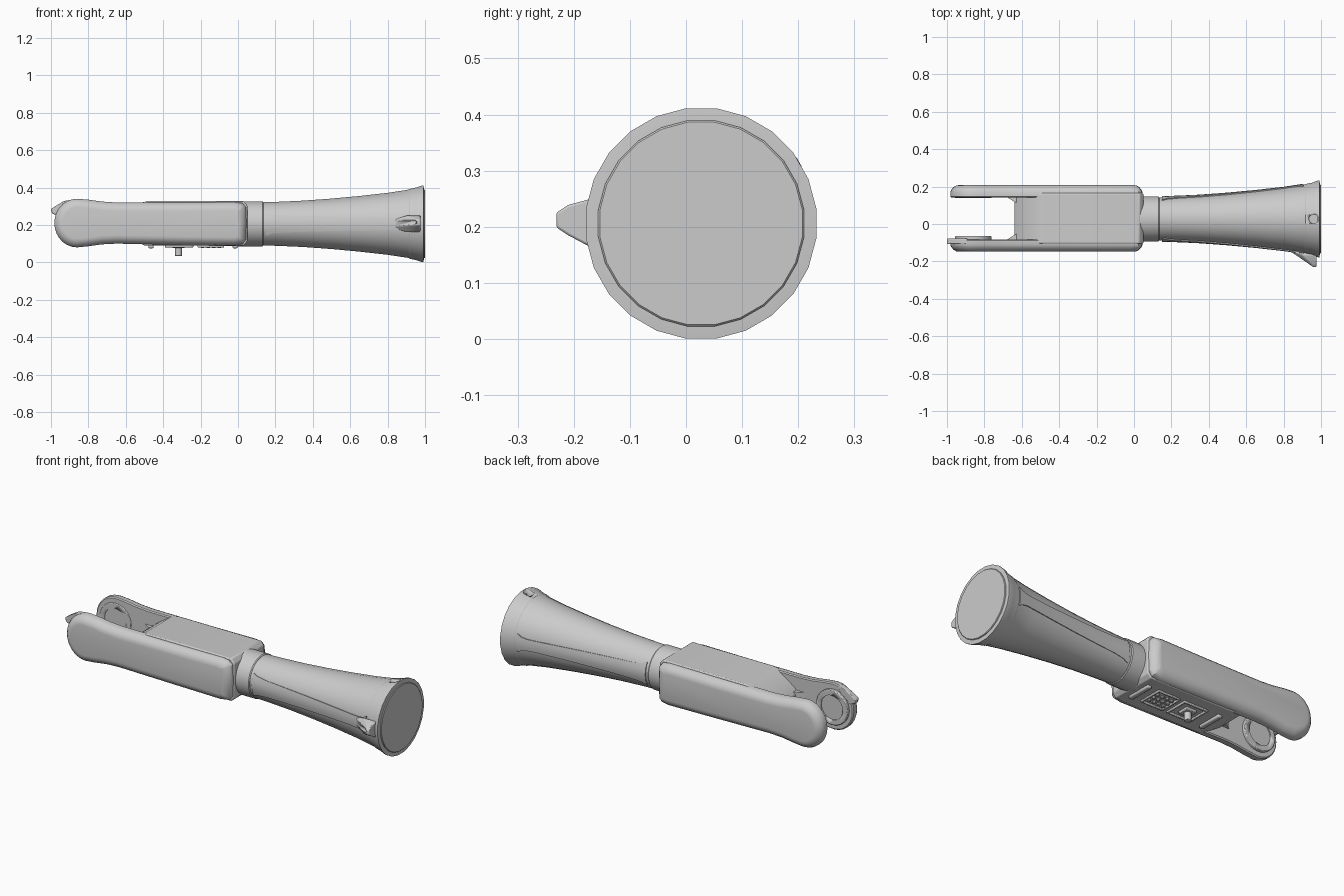
import bpy, bmesh
from math import sin, cos, pi
from mathutils import Vector

if "Cube" in bpy.data.objects:
    bpy.data.objects.remove(bpy.data.objects["Cube"])

CY, CZ = 0.027, 0.206          # horn axis
HY = 0.03                      # middle plane of the handle


def finish(name, bm, bevel=0.0, segments=2):
    bmesh.ops.recalc_face_normals(bm, faces=bm.faces)
    mesh = bpy.data.meshes.new(name)
    bm.to_mesh(mesh)
    bm.free()
    ob = bpy.data.objects.new(name, mesh)
    bpy.context.collection.objects.link(ob)
    bpy.ops.object.select_all(action='DESELECT')
    ob.select_set(True)
    bpy.context.view_layer.objects.active = ob
    if bevel:
        mod = ob.modifiers.new("bevel", 'BEVEL')
        mod.width, mod.segments, mod.limit_method = bevel, segments, 'ANGLE'
    bpy.ops.object.shade_smooth_by_angle()
    return ob


def loft(name, loops, **kw):
    """Skin a row of equal closed loops and cap both ends."""
    bm = bmesh.new()
    rings = [[bm.verts.new(p) for p in loop] for loop in loops]
    n = len(rings[0])
    for a, b in zip(rings, rings[1:]):
        for i in range(n):
            j = (i + 1) % n
            bm.faces.new((a[i], a[j], b[j], b[i]))
    bm.faces.new(rings[0])
    bm.faces.new(rings[-1])
    return finish(name, bm, **kw)


def lathe(name, profile, n=24, **kw):
    """Turn (x, radius) pairs about the horn axis."""
    return loft(name, [[(x, CY + r * cos(2 * pi * (i + .5) / n), CZ + r * sin(2 * pi * (i + .5) / n))
                        for i in range(n)] for x, r in profile], **kw)


def hull(name, points, **kw):
    bm = bmesh.new()
    for p in points:
        bm.verts.new(p)
    res = bmesh.ops.convex_hull(bm, input=bm.verts)
    bmesh.ops.delete(bm, geom=[g for g in res["geom_interior"] if isinstance(g, bmesh.types.BMVert)], context='VERTS')
    bmesh.ops.dissolve_limit(bm, angle_limit=0.01, verts=bm.verts, edges=bm.edges)
    return finish(name, bm, **kw)


def box(name, centre, size, bevel=0.004):
    return hull(name, [[c + s * d / 2 for c, s, d in zip(centre, (a, b, e), size)]
                       for a in (-1, 1) for b in (-1, 1) for e in (-1, 1)], bevel=bevel)


def cylinder(name, a, b, r, n=24, **kw):
    a, b = Vector(a), Vector(b)
    q = (b - a).to_track_quat('Z', 'Y')
    ring = [q @ Vector((r * cos(2 * pi * i / n), r * sin(2 * pi * i / n), 0)) for i in range(n)]
    return loft(name, [[p + v for v in ring] for p in (a, b)], **kw)


def cut(target, cutter):
    mod = target.modifiers.new("hole", 'BOOLEAN')
    mod.operation, mod.object, mod.solver = 'DIFFERENCE', cutter, 'EXACT'
    cutter.hide_render = True
    cutter.hide_set(True)


# Horn, neck and front lens
flare = [(0.15, .117), (0.22, .119), (0.35, .125), (0.5, .136), (0.65, .150), (0.8, .167), (0.905, .183)]
horn = lathe("horn", [(0.0, .108)] + flare + [(0.917, .187)])
lathe("neck_collar", [(0.0, .121), (0.13, .121), (0.135, .117)])
front_ring = lathe("front_ring", [(0.91, .181), (0.917, .188), (0.95, .195), (0.985, .207), (0.992, .207), (0.994, .186)])
lathe("lens", [(0.98, .185), (0.997, .185), (1.0, .182)])
cut(front_ring, cylinder("ring_hole_cutter", (.96, CY, .37), (.96, CY, .45), .025))


# Raised ribs along both sides of the horn
def horn_radius(x):
    for (x0, r0), (x1, r1) in zip(flare, flare[1:]):
        if x <= x1:
            return r0 + (r1 - r0) * (x - x0) / (x1 - x0)
    return flare[-1][1]


rib = [(0.15, .065), (0.18, .053), (0.24, .046), (0.35, .042), (0.5, .038), (0.65, .034), (0.8, .031),
       (0.85, .032), (0.88, .038), (0.905, .052)]
for side, label in ((-1, "front"), (1, "back")):
    loops = []
    for x, w in rib:
        r = horn_radius(x)
        a = w / r
        arc = [-a, -a / 2, 0, a / 2, a]
        pts = [(r + .005, t) for t in arc] + [(r - .012, t) for t in reversed(arc)]
        loops.append([(x, CY + side * d * cos(t), CZ + d * sin(t)) for d, t in pts])
    loft(label + "_rib", loops)

# Strap lug beside the front ring
lug = hull("strap_lug", [(.82, -.135, CZ + s * .02) for s in (-1, 1)]
           + [(.90, -.178, CZ + .004 + s * .025) for s in (-1, 1)]
           + [(x, -.165, CZ + s * .045) for x in (.90, .975) for s in (-1, 1)]
           + [(x, -.21, .212 + s * .027) for x in (.945, .975) for s in (-1, 1)]
           + [(x, -.231, .212 + s * .013) for x in (.96, .975) for s in (-1, 1)], bevel=.004)
cut(lug, cylinder("lug_hole_cutter", (.90, -.217, .215), (.968, -.217, .215), .01, 12))

# Fork arms: rounded side outline, lofted outward to an inset flat face
outline = [(-.86 + .122 * cos(t), .21 + .13 * sin(t)) for t in [pi * (.5 + i / 14) for i in range(15)]]
outline += [(-.80, .086), (-.73, .096), (-.65, .1), (-.3, .094), (-.02, .09), (.025, .098), (.042, .12),
            (.045, .21), (.042, .295), (.025, .315), (-.02, .322), (-.3, .32), (-.65, .32), (-.73, .325), (-.80, .335)]


def inset(pts, d):
    out = []
    for i, p in enumerate(pts):
        p, a, b = Vector(p), Vector(pts[i - 1]), Vector(pts[(i + 1) % len(pts)])
        e, f = (p - a).normalized(), (b - p).normalized()
        m = Vector((-e.y - f.y, e.x + f.x)).normalized()
        out.append(p + m * d / max(.5, m.dot(Vector((-e.y, e.x)))))
    return out


for side, label in ((-1, "front"), (1, "back")):
    layers = [(.006, .112), (0, .117), (0, .142), (.006, .155), (.018, .168), (.032, .176), (.046, .178)]
    loft(label + "_arm", [[(p.x, HY + side * y, p.y) for p in inset(outline, d)] for d, y in layers])
    # Round pivot pad on the inside of each arm
    depth = .095 if side < 0 else .109
    pad = cylinder(label + "_pivot_pad", (-.86, HY + side * .12, .21), (-.86, HY + side * depth, .21), .098, 32, bevel=.004)
    cut(pad, cylinder(label + "_pad_cutter", (-.86, HY + side * (depth + .006), .21), (-.86, 0.03, .21), .068, 32))

# Hooked lip on the tip of the front arm
hull("arm_lip", [(x, y, z) for y in (-.108, -.078) for x, z in
                 ((-1, .285), (-.995, .262), (-.965, .25), (-.90, .30), (-.89, .335), (-.93, .328), (-.97, .305))], bevel=.004)

# Central body between the arms, wedge-shaped toward the slot
core = [(.03, .328), (-.48, .328), (-.52, .318), (-.58, .28), (-.62, .25), (-.64, .225), (-.64, .185),
        (-.62, .16), (-.56, .12), (-.5, .09), (.03, .088), (.05, .11), (.05, .305)]
loft("central_body", [[(x, HY + y, z) for x, z in core] for y in (-.135, .135)], bevel=.006)
for side, label in ((-1, "front"), (1, "back")):
    hull(label + "_slot_fillet", [(x, HY + side * y, z) for z in (.17, .24)
                                  for x, y in ((-.62, .12), (-.69, .12), (-.66, .108), (-.645, .092), (-.62, .08))])

# Controls on the underside
for x, label in ((-.465, "rear"), (-.015, "fore")):
    box(label + "_grip_bar", (x, HY, .085), (.028, .15, .02), .007)
for x, w, label in ((-.315, .14, "switch"), (-.145, .13, "speaker")):
    for s in (-1, 1):
        box(label + "_frame_end", (x + s * w / 2, HY, .086), (.012, .14, .013))
        box(label + "_frame_side", (x, HY + s * .065, .086), (w, .012, .013))
box("switch_base", (-.318, HY, .084), (.065, .065, .016))
cylinder("switch_knob", (-.318, HY, .09), (-.318, HY, .033), .019, 12, bevel=.004)
for i in range(4):
    for j in range(3):
        cylinder("speaker_stud", (-.19 + i * .03, HY + (j - 1) * .032, .095), (-.19 + i * .03, HY + (j - 1) * .032, .078), .009, 10)
